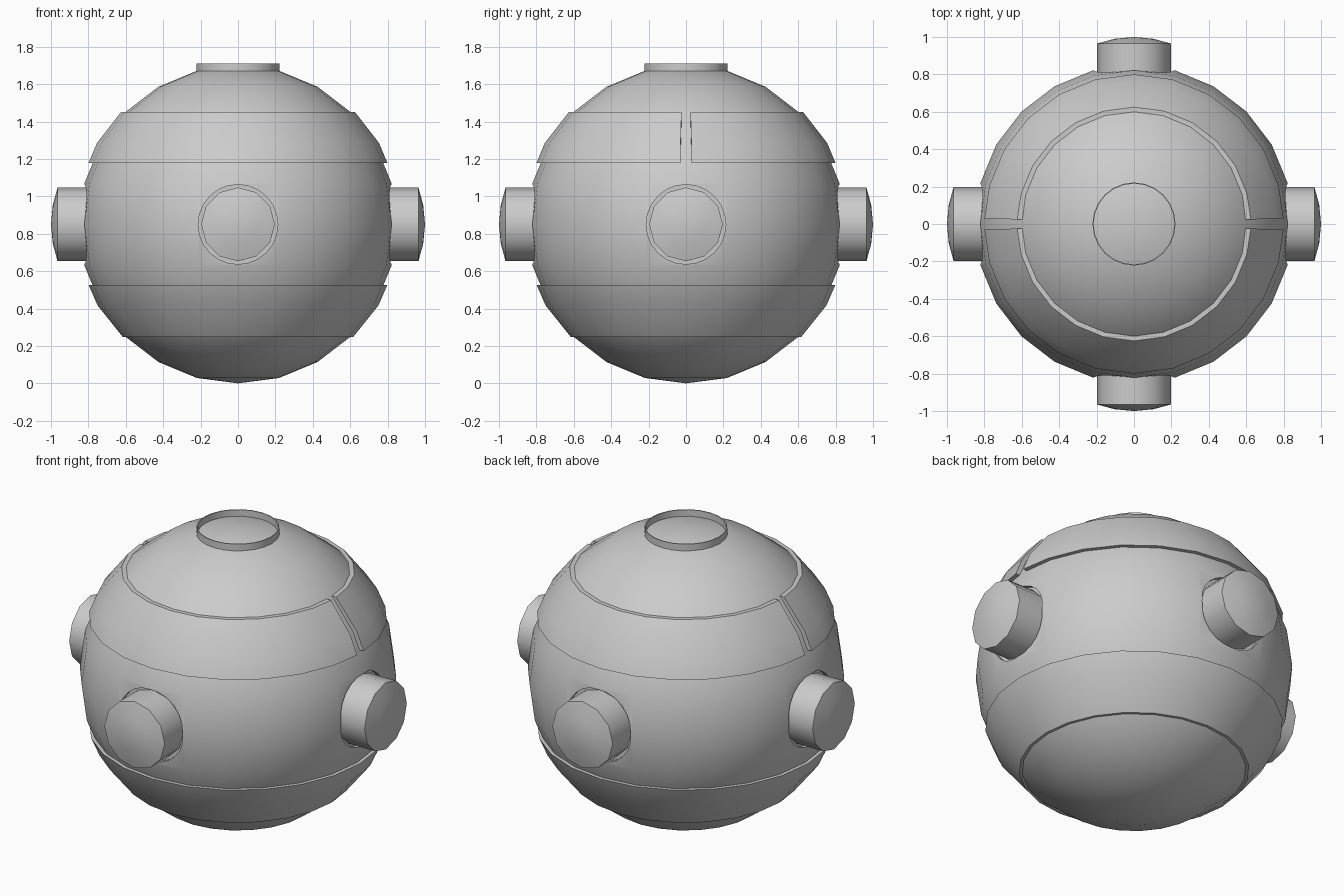
import bpy, bmesh, math
from mathutils import Matrix

if "Cube" in bpy.data.objects:
    bpy.data.objects.remove(bpy.data.objects["Cube"])

R = 0.85      # sphere radius and centre height
SEG = 24

grey = bpy.data.materials.new("light_grey")
grey.diffuse_color = (0.6, 0.6, 0.6, 1)
grey.use_nodes = True
grey.node_tree.nodes["Principled BSDF"].inputs["Base Color"].default_value = grey.diffuse_color


def finish(name, bm, angle=30):
    bmesh.ops.remove_doubles(bm, verts=bm.verts, dist=1e-5)
    bmesh.ops.recalc_face_normals(bm, faces=bm.faces)
    me = bpy.data.meshes.new(name)
    bm.to_mesh(me)
    bm.free()
    me.materials.append(grey)
    ob = bpy.data.objects.new(name, me)
    bpy.context.collection.objects.link(ob)
    smooth(ob, angle)
    return ob


def smooth(ob, angle=30):
    bpy.ops.object.select_all(action='DESELECT')
    ob.select_set(True)
    bpy.context.view_layer.objects.active = ob
    bpy.ops.object.shade_smooth_by_angle(angle=math.radians(angle))


def lathe(name, profile, angles, loop_profile=True, full=True, matrix=None, angle=30):
    """Turn (radius, z) points around z at the given angles in degrees."""
    bm = bmesh.new()
    rings = [[bm.verts.new((r * math.cos(math.radians(a)), r * math.sin(math.radians(a)), z))
              for r, z in profile] for a in angles]
    n, m = len(profile), len(angles)
    for i in range(m if full else m - 1):
        a, b = rings[i], rings[(i + 1) % m]
        for j in range(n if loop_profile else n - 1):
            k = (j + 1) % n
            bm.faces.new((a[j], b[j], b[k], a[k]))
    if loop_profile and not full:
        bm.faces.new(rings[0])
        bm.faces.new(rings[-1])
    bmesh.ops.dissolve_degenerate(bm, dist=1e-5, edges=bm.edges)
    if matrix:
        bm.transform(matrix)
    return finish(name, bm, angle)


def turn(count):
    return [360 * i / count for i in range(count)]


def outward(i):
    """Matrix that turns the z axis to one of the four horizontal directions."""
    return (Matrix.Translation((0, 0, R)) @ Matrix.Rotation(i * math.pi / 2, 4, 'Z')
            @ Matrix.Rotation(math.pi / 2, 4, 'Y'))


# Sphere body with four round sockets
bm = bmesh.new()
bmesh.ops.create_uvsphere(bm, u_segments=SEG, v_segments=12, radius=R)
bm.transform(Matrix.Translation((0, 0, R)))
body = finish("sphere_body", bm)
for i in range(4):
    cutter = lathe("socket_cutter", [(0, 0.79), (0.213, 0.79), (0.213, 1.1), (0, 1.1)],
                   turn(SEG), False, matrix=outward(i))
    mod = body.modifiers.new("socket", 'BOOLEAN')
    mod.operation = 'DIFFERENCE'
    mod.solver = 'EXACT'
    mod.object = cutter
    bpy.context.view_layer.objects.active = body
    bpy.ops.object.modifier_apply(modifier=mod.name)
    bpy.data.objects.remove(cutter)
smooth(body)

# Four domed knobs
for i, side in enumerate(("right", "back", "left", "front")):
    lathe(side + "_knob", [(0, 0.75), (0.197, 0.75), (0.197, 0.965), (0.105, 0.99), (0, 1.0)],
          turn(12), False, matrix=outward(i), angle=32)

# Upper band: two raised half rings with a slot at each side
upper = [(0.80, 1.177), (0.755, 1.285), (0.625, 1.452), (0.57, 1.452), (0.70, 1.285), (0.75, 1.177)]
for name, start in (("upper_band_back", 0), ("upper_band_front", 180)):
    steps = [2.2] + [15 * i for i in range(1, 12)] + [177.8]
    lathe(name, upper, [start + a for a in steps], full=False)

# Lower band: one raised ring
lower = [(0.798, 0.525), (0.751, 0.417), (0.616, 0.248), (0.57, 0.248), (0.70, 0.417), (0.75, 0.525)]
lathe("lower_band", lower, turn(SEG))

# Thin collar around the top
lathe("top_collar", [(0.222, 1.66), (0.222, 1.71), (0.216, 1.71), (0.216, 1.66)], turn(SEG))
